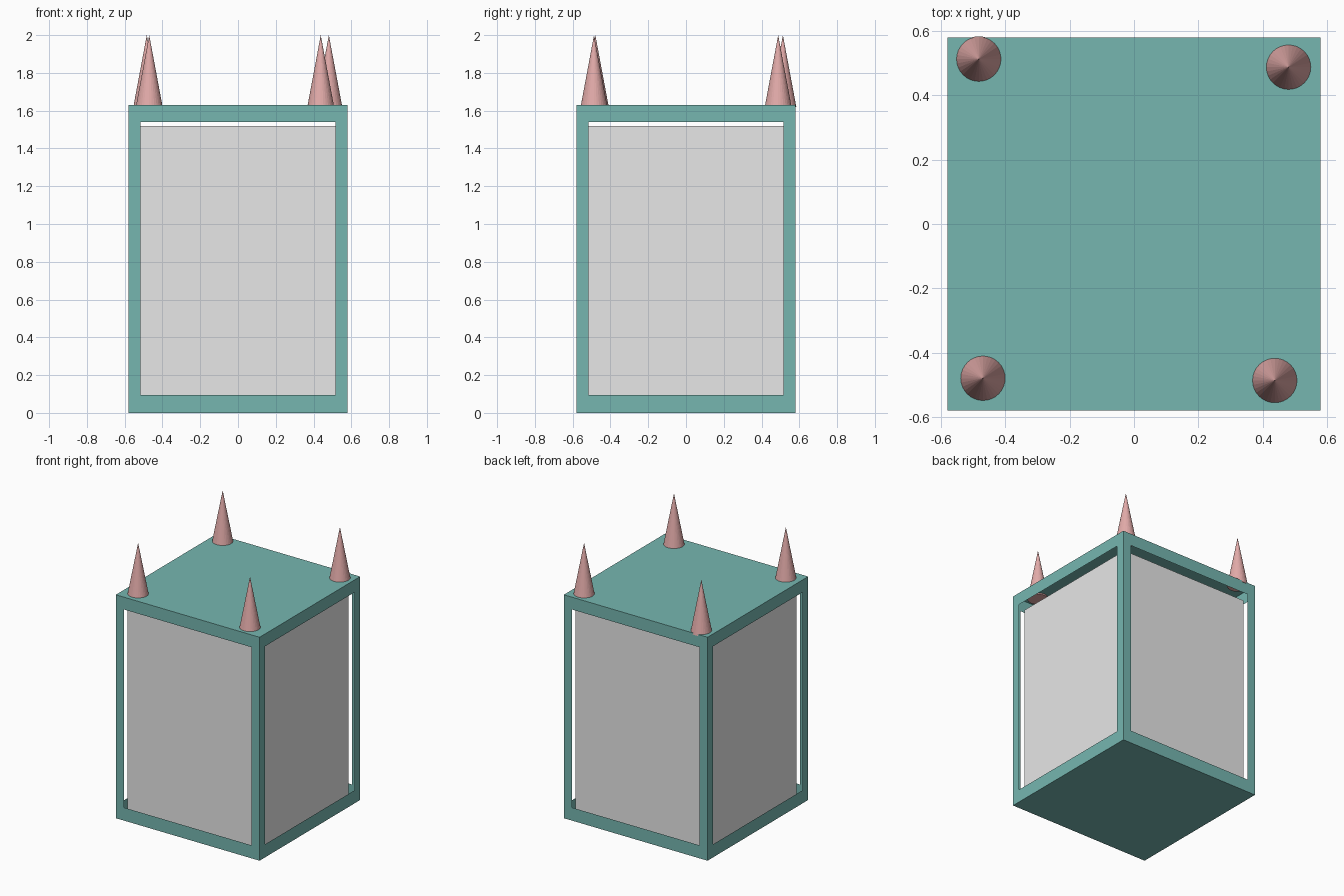
import bpy
import bmesh
from mathutils import Matrix

old = bpy.data.objects.get("Cube")
if old:
    bpy.data.objects.remove(old, do_unlink=True)


def make_material(name, rgb):
    mat = bpy.data.materials.new(name)
    mat.use_nodes = True
    colour = (*rgb, 1.0)
    mat.diffuse_color = colour
    mat.node_tree.nodes["Principled BSDF"].inputs["Base Color"].default_value = colour
    return mat


def add_object(name, bm, mat):
    mesh = bpy.data.meshes.new(name)
    bm.to_mesh(mesh)
    bm.free()
    mesh.materials.append(mat)
    obj = bpy.data.objects.new(name, mesh)
    bpy.context.collection.objects.link(obj)
    return obj


def box(half, bottom, top):
    bm = bmesh.new()
    size = Matrix.Diagonal((2 * half, 2 * half, top - bottom, 1))
    lift = Matrix.Translation((0, 0, (top + bottom) / 2))
    bmesh.ops.create_cube(bm, size=1, matrix=lift @ size)
    return bm


teal = make_material("teal", (0.18, 0.47, 0.435))
grey = make_material("light grey", (0.8, 0.8, 0.8))
pink = make_material("dusty pink", (0.77, 0.41, 0.40))

HEIGHT = 1.63

# Thin outer casing with a rectangular window opened in each side
bm = box(0.58, 0, HEIGHT)
bm.normal_update()
sides = [f for f in bm.faces if abs(f.normal.z) < 0.5]
bmesh.ops.inset_individual(bm, faces=sides, thickness=0.065, use_even_offset=True)
for v in {v for f in sides for v in f.verts}:
    v.co.z = 1.54 if v.co.z > HEIGHT / 2 else 0.095
bmesh.ops.delete(bm, geom=sides, context="FACES")
add_object("outer_casing", bm, teal)

# Solid block held inside the casing
add_object("inner_block", box(0.525, 0.05, 1.52), grey)

# Spikes near the top corners, just piercing the lid
spikes = {
    "front_right_spike": (-0.47, -0.48),
    "front_left_spike": (0.438, -0.487),
    "back_right_spike": (-0.483, 0.513),
    "back_left_spike": (0.481, 0.488),
}
base, tip = 1.62, 2.0
for name, (x, y) in spikes.items():
    bm = bmesh.new()
    bmesh.ops.create_cone(bm, cap_ends=True, segments=32, radius1=0.071, radius2=0,
                          depth=tip - base,
                          matrix=Matrix.Translation((x, y, (base + tip) / 2)))
    add_object(name, bm, pink)
